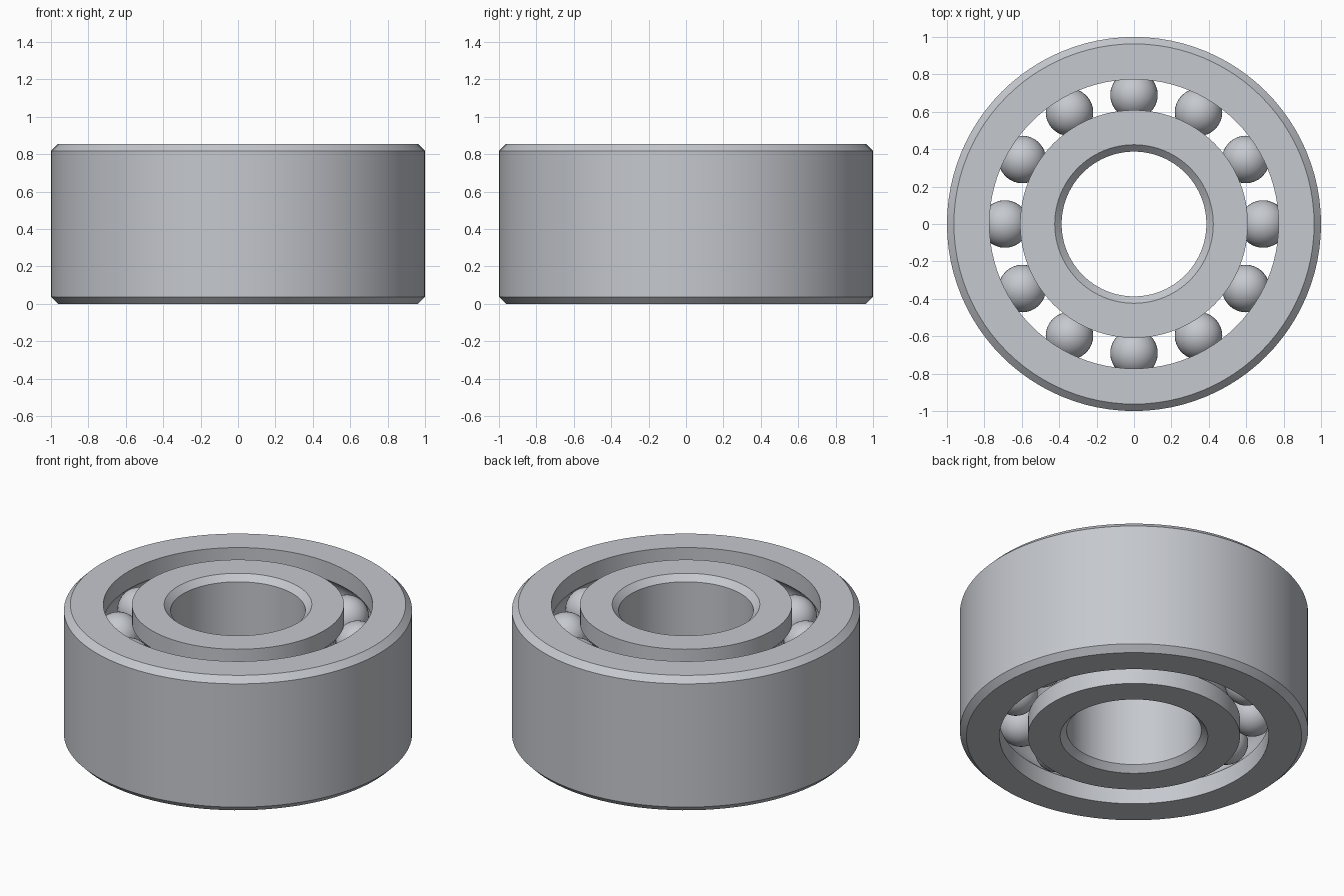
import bpy
import bmesh
from math import sin, cos, pi, acos, radians
from mathutils import Vector

HEIGHT = 0.855
CHAMFER = 0.037
BALL_R = 0.127
PITCH_R = 0.69                                # radius of the ball circle
ROWS = (HEIGHT * 0.25, HEIGHT * 0.75)         # two rows of balls
BALLS = 12
GROOVE_R = 0.13
SEGMENTS = 96

cube = bpy.data.objects.get("Cube")
if cube:
    bpy.data.objects.remove(cube, do_unlink=True)


def make_material(name, rgb):
    mat = bpy.data.materials.new(name)
    mat.use_nodes = True
    colour = (*rgb, 1.0)
    mat.diffuse_color = colour
    mat.node_tree.nodes["Principled BSDF"].inputs["Base Color"].default_value = colour
    return mat


steel = make_material("steel", (0.56, 0.58, 0.62))


def finish(name, bm):
    mesh = bpy.data.meshes.new(name)
    bm.to_mesh(mesh)
    bm.free()
    mesh.materials.append(steel)
    obj = bpy.data.objects.new(name, mesh)
    bpy.context.collection.objects.link(obj)
    bpy.ops.object.select_all(action="DESELECT")
    obj.select_set(True)
    bpy.context.view_layer.objects.active = obj
    bpy.ops.object.shade_smooth_by_angle(angle=radians(25))
    return obj


def raceway(shoulder_r, steps=12):
    """Wall from bottom to top with one round groove per ball row."""
    side = 1 if shoulder_r > PITCH_R else -1
    limit = acos(abs(shoulder_r - PITCH_R) / GROOVE_R)
    points = [(shoulder_r, 0)]
    for z in ROWS:
        for i in range(steps + 1):
            a = -limit + 2 * limit * i / steps
            points.append((PITCH_R + side * GROOVE_R * cos(a), z + GROOVE_R * sin(a)))
    return points + [(shoulder_r, HEIGHT)]


def ring(name, shoulder_r, wall_r):
    """Revolved ring: grooved wall on one side, chamfered wall on the other."""
    face_r = wall_r + (CHAMFER if wall_r < shoulder_r else -CHAMFER)
    profile = raceway(shoulder_r) + [
        (face_r, HEIGHT), (wall_r, HEIGHT - CHAMFER), (wall_r, CHAMFER), (face_r, 0)]
    bm = bmesh.new()
    verts = [bm.verts.new((r, 0, z)) for r, z in profile]
    edges = [bm.edges.new((v, verts[i - 1])) for i, v in enumerate(verts)]
    bmesh.ops.spin(bm, geom=verts + edges, cent=(0, 0, 0), axis=(0, 0, 1),
                   angle=2 * pi, steps=SEGMENTS)
    bmesh.ops.remove_doubles(bm, verts=bm.verts, dist=0.0001)
    bmesh.ops.recalc_face_normals(bm, faces=bm.faces)
    return finish(name, bm)


# Races
ring("outer_ring", 0.773, 1.0)
ring("inner_ring", 0.609, 0.387)

# Balls, sharing one mesh
bm = bmesh.new()
bmesh.ops.create_uvsphere(bm, u_segments=32, v_segments=20, radius=BALL_R)
first = finish("ball", bm)
for row, z in zip(("lower", "upper"), ROWS):
    for i in range(BALLS):
        a = 2 * pi * i / BALLS
        ball = bpy.data.objects.new(f"{row}_ball_{i + 1}", first.data)
        ball.location = Vector((PITCH_R * cos(a), PITCH_R * sin(a), z))
        bpy.context.collection.objects.link(ball)
bpy.data.objects.remove(first, do_unlink=True)
